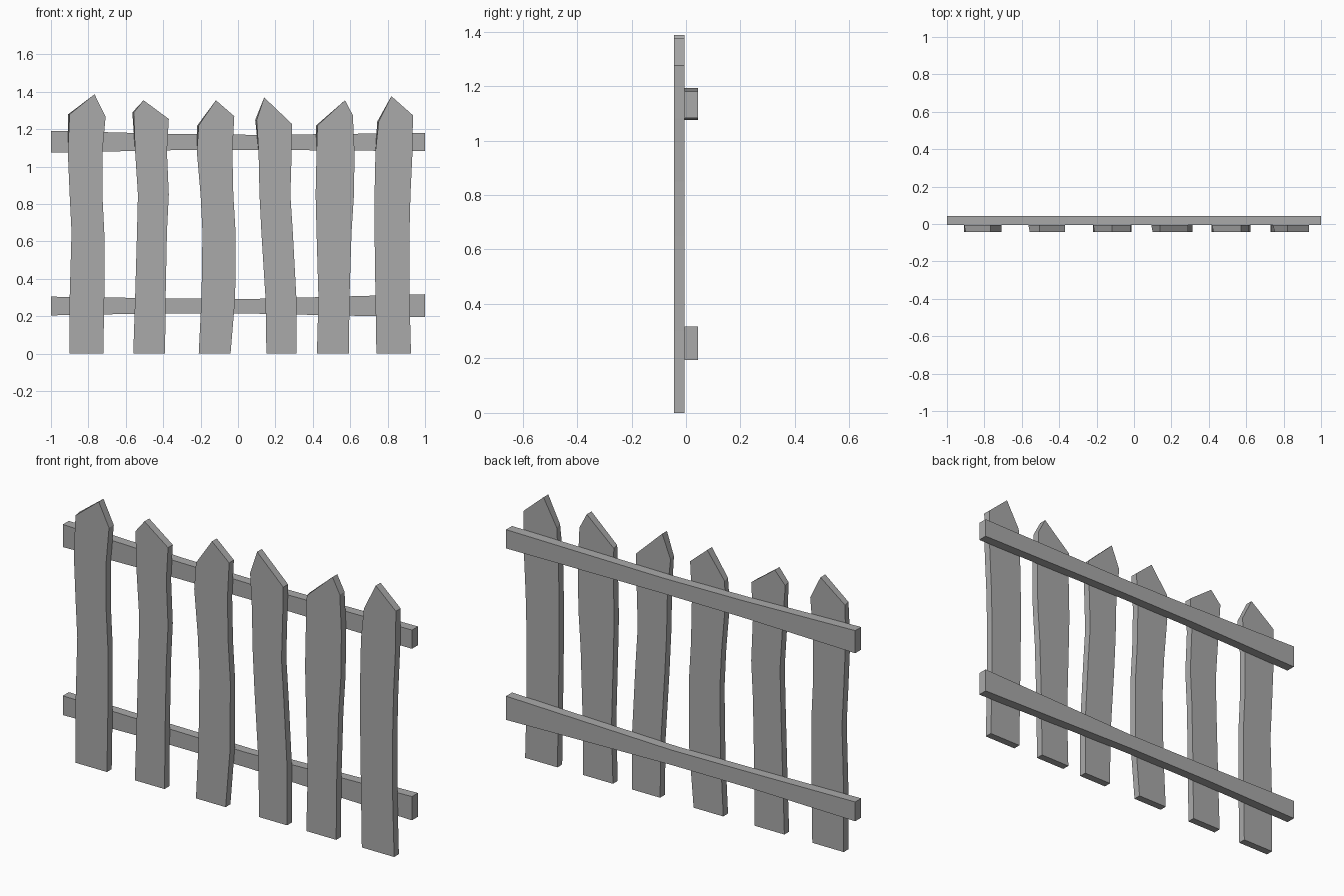
import bpy
import bmesh

default_cube = bpy.data.objects.get("Cube")
if default_cube:
    bpy.data.objects.remove(default_cube, do_unlink=True)

# One flat grey for the whole fence
grey = bpy.data.materials.new("weathered_grey")
grey.use_nodes = True
colour = (0.4, 0.4, 0.4, 1)
grey.diffuse_color = colour
grey.node_tree.nodes["Principled BSDF"].inputs["Base Color"].default_value = colour

FRONT, JOINT, BACK = -0.044, -0.005, 0.044


def make_board(name, outline, y_front, y_back, back_shift=None):
    """Turn an x-z outline into a solid board; back_shift skews one back corner."""
    mesh = bpy.data.meshes.new(name)
    bm = bmesh.new()
    front = [bm.verts.new((x, y_front, z)) for x, z in outline]
    back = [bm.verts.new((x, y_back, z)) for x, z in outline]
    if back_shift:
        index, amount = back_shift
        back[index].co.x += amount
    bm.faces.new(front)
    bm.faces.new(reversed(back))
    for i in range(len(outline)):
        j = (i + 1) % len(outline)
        bm.faces.new((front[j], front[i], back[i], back[j]))
    bmesh.ops.recalc_face_normals(bm, faces=bm.faces)
    bm.to_mesh(mesh)
    bm.free()
    mesh.materials.append(grey)
    board = bpy.data.objects.new(name, mesh)
    bpy.context.collection.objects.link(board)
    return board


# Pickets: wavy left and right edges at shared heights, then a crooked pointed tip
# (low-x shoulder, peak, high-x shoulder)
levels = (0, 0.3, 0.65, 0.85, 1.08)
pickets = [
    ((-.9, -.9, -.89, -.9, -.91), (-.72, -.715, -.715, -.725, -.725),
     ((-.9, 1.28), (-.767, 1.387), (-.708, 1.267))),
    ((-.56, -.55, -.54, -.535, -.55), (-.39, -.387, -.38, -.37, -.38),
     ((-.557, 1.29), (-.505, 1.355), (-.37, 1.255))),
    ((-.21, -.195, -.19, -.2, -.22), (-.04, -.015, -.013, -.025, -.03),
     ((-.21, 1.22), (-.118, 1.355), (-.02, 1.27))),
    ((.152, .147, .125, .115, .11), (.312, .312, .293, .28, .287),
     ((.1, 1.25), (.14, 1.37), (.29, 1.227))),
    ((.422, .43, .42, .415, .42), (.593, .596, .607, .62, .623),
     ((.425, 1.22), (.572, 1.355), (.614, 1.275))),
    ((.74, .735, .73, .73, .735), (.925, .917, .917, .922, .933),
     ((.752, 1.24), (.82, 1.377), (.935, 1.275))),
]
for number, (low_side, high_side, tip) in enumerate(pickets, start=1):
    left_edge = list(zip(low_side, levels))
    right_edge = list(zip(high_side, levels))
    outline = left_edge + list(tip) + right_edge[::-1]
    make_board(f"picket_{number}", outline, FRONT, JOINT,
               back_shift=(len(left_edge), -0.008))

# Rails: slightly uneven horizontal boards (x, lower z, upper z)
rails = {
    "upper_rail": ((-1, 1.075, 1.192), (-.35, 1.088, 1.175), (.1, 1.09, 1.17), (1, 1.083, 1.18)),
    "lower_rail": ((-1, .205, .305), (-.45, .215, .297), (.05, .215, .292), (1, .195, .318)),
}
for name, stations in rails.items():
    upper_edge = [(x, top) for x, bottom, top in stations]
    lower_edge = [(x, bottom) for x, bottom, top in stations]
    make_board(name, upper_edge + lower_edge[::-1], JOINT, BACK)
